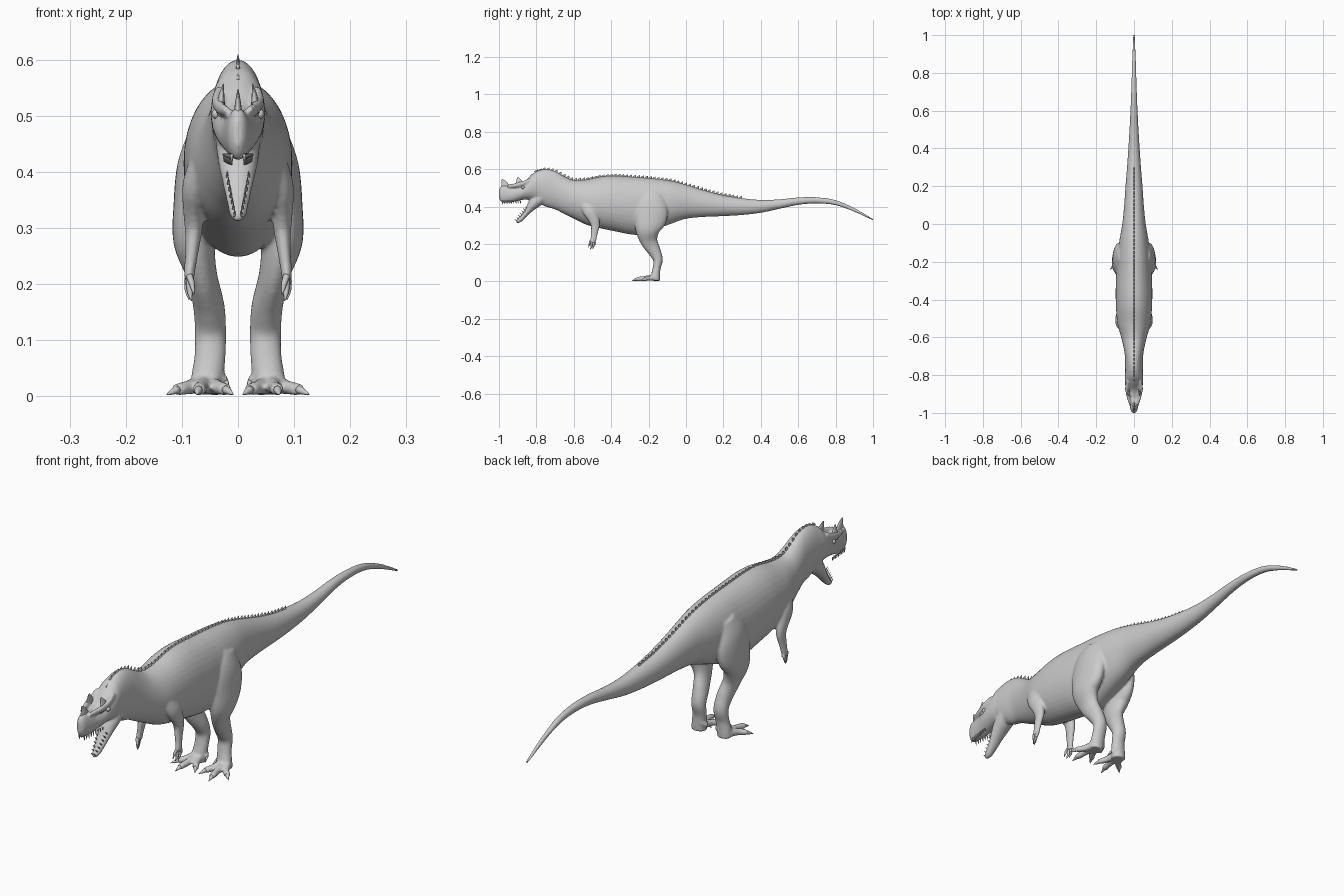
import bpy, bmesh, math
from mathutils import Vector


def spline(rows, n):
    # Catmull-Rom resampling of rows of numbers
    out = []
    for i in range(len(rows) - 1):
        p0, p1, p2, p3 = (rows[max(0, min(len(rows) - 1, i + k))] for k in (-1, 0, 1, 2))
        for j in range(n):
            t = j / n
            out.append([0.5 * (2 * b + (c - a) * t + (2 * a - 5 * b + 4 * c - d) * t * t
                               + (3 * b - a - 3 * c + d) * t ** 3)
                        for a, b, c, d in zip(p0, p1, p2, p3)])
    return out + [list(rows[-1])]


def tube(bm, rows, seg=24, n=5, upright=False, s=1):
    # rows: x, y, z, half width, half depth; s mirrors in x
    pts = spline(rows, n)
    rings = []
    cs = [Vector((s * p[0], p[1], p[2])) for p in pts]
    for i, p in enumerate(pts):
        t = (cs[min(i + 1, len(cs) - 1)] - cs[max(i - 1, 0)]).normalized()
        side = Vector((1, 0, 0))
        side = (side - t * side.dot(t)).normalized()
        up = t.cross(side)
        if upright:
            side, up = Vector((1, 0, 0)), Vector((0, 0, 1))
        rings.append([bm.verts.new(cs[i] + side * p[3] * math.cos(a) + up * p[4] * math.sin(a))
                      for a in (2 * math.pi * k / seg for k in range(seg))])
    for a, b in zip(rings, rings[1:]):
        for k in range(seg):
            bm.faces.new((a[k], a[(k + 1) % seg], b[(k + 1) % seg], b[k]))
    bm.faces.new(rings[0])
    bm.faces.new(rings[-1])


def slab(bm, rows, **kw):
    # rows: y, top, bottom, half width
    tube(bm, [(0, y, (t + b) / 2, w, (t - b) / 2) for y, t, b, w in rows], upright=True, **kw)


def spike(bm, base, tip, rx, rn, s=1):
    mid = [(a + b) / 2 for a, b in zip(base, tip)]
    tube(bm, [(*base, rx, rn), (*mid, rx * .65, rn * .65), (*tip, .0006, .0006)], seg=8, n=2, s=s)


def finish(bm, name):
    bmesh.ops.recalc_face_normals(bm, faces=bm.faces)
    for f in bm.faces:
        f.smooth = True
    me = bpy.data.meshes.new(name)
    bm.to_mesh(me)
    bm.free()
    ob = bpy.data.objects.new(name, me)
    bpy.context.collection.objects.link(ob)
    return ob


# Neck, trunk and tail
BODY = [(-.84, .545, .45, .036), (-.80, .587, .425, .046), (-.75, .600, .40, .047), (-.70, .590, .385, .048),
        (-.65, .562, .36, .056), (-.60, .542, .335, .068), (-.53, .545, .302, .087), (-.45, .561, .282, .095),
        (-.38, .565, .268, .097), (-.30, .56, .252, .096), (-.24, .556, .25, .093), (-.17, .55, .275, .088),
        (-.08, .538, .308, .076), (0, .518, .335, .062), (.1, .487, .345, .052), (.2, .461, .349, .045),
        (.3, .445, .355, .037), (.4, .436, .367, .03), (.5, .439, .388, .024), (.6, .449, .409, .019),
        (.7, .450, .417, .015), (.8, .435, .407, .012), (.9, .393, .372, .009), (1.0, .335, .325, .005)]
skin = bmesh.new()
slab(skin, BODY, seg=36)

# Skull and snout
slab(skin, [(-1.0, .49, .445, .008), (-.985, .513, .423, .018), (-.95, .512, .421, .025),
            (-.92, .508, .425, .031), (-.88, .52, .435, .042), (-.84, .557, .437, .048),
            (-.80, .588, .43, .048), (-.75, .595, .42, .042)])
# Lower jaw
tube(skin, [(0, -.765, .455, .04, .035), (0, -.81, .42, .036, .031), (0, -.845, .378, .027, .018),
            (0, -.872, .345, .02, .014), (0, -.893, .325, .015, .012), (0, -.908, .317, .007, .007)])

TOES = [((.05, -.185), (.022, -.235)), ((.06, -.19), (.07, -.262)), ((.068, -.18), (.108, -.222))]
for s in (-1, 1):
    # Hind leg
    tube(skin, [(.055, -.165, .47, .03, .055), (.072, -.18, .41, .036, .082), (.077, -.19, .34, .038, .088),
                (.078, -.205, .275, .037, .066), (.064, -.197, .215, .027, .046), (.052, -.168, .16, .028, .034),
                (.049, -.150, .115, .028, .026), (.05, -.157, .07, .028, .021), (.055, -.163, .03, .029, .025),
                (.057, -.165, .004, .03, .026)], s=s)
    # Toes and hallux
    for (bx, by), (tx, ty) in TOES:
        tube(skin, [(bx, by + .025, .022, .014, .018), ((bx + tx) / 2, (by + ty) / 2, .016, .012, .013),
                    (tx, ty, .012, .012, .011), (tx, ty - .006, .012, .006, .006)], seg=14, s=s)
    tube(skin, [(.035, -.15, .04, .008, .01), (.02, -.165, .025, .007, .008)], seg=10, s=s)
    # Arm
    tube(skin, [(.065, -.53, .415, .022, .04), (.078, -.515, .375, .021, .036), (.08, -.495, .335, .018, .029),
                (.079, -.485, .30, .016, .024), (.082, -.49, .26, .012, .019), (.086, -.495, .225, .01, .016),
                (.087, -.498, .205, .008, .02)], s=s)
    # Brow ridge
    tube(skin, [(.02, -.955, .51, .006, .008), (.03, -.915, .513, .009, .012), (.037, -.87, .525, .01, .013),
                (.034, -.83, .545, .008, .01)], seg=12, s=s)
ob = finish(skin, "body_skin")
m = ob.modifiers.new("fuse", 'REMESH')
m.mode = 'VOXEL'
m.voxel_size = .005
m.use_smooth_shade = True
m = ob.modifiers.new("soften", 'SMOOTH')
m.factor = .5
m.iterations = 5

# Claws on toes and fingers
claws = bmesh.new()
for s in (-1, 1):
    for (bx, by), (tx, ty) in TOES:
        d = Vector((tx - bx, ty - by)).normalized() * .028
        spike(claws, (tx, ty, .012), (tx + d.x, ty + d.y, .003), .008, .008, s)
    spike(claws, (.022, -.163, .027), (.016, -.185, .012), .005, .005, s)
finish(claws, "toe_claws")
fingers = bmesh.new()
for s in (-1, 1):
    for dy, x, z in ((-.016, .082, .182), (-.006, .086, .17), (.006, .09, .172), (.014, .091, .185)):
        tube(fingers, [(.087, -.498 + dy * .7, .215, .006, .007), (x, -.5 + dy, z + .018, .005, .005),
                       (x - .003, -.506 + dy, z, .001, .001)], seg=10, n=4, s=s)
finish(fingers, "fingers")

# Nose horn and brow horns
horns = bmesh.new()
tube(horns, [(0, -.965, .50, .008, .026), (0, -.972, .525, .005, .016), (0, -.984, .546, .001, .003)], seg=14)
for s in (-1, 1):
    tube(horns, [(.03, -.885, .505, .008, .026), (.03, -.892, .53, .006, .018),
                 (.026, -.9, .556, .001, .004)], seg=14, s=s)
finish(horns, "horns")

# Row of small scutes along the spine
scutes = bmesh.new()
y = -.82
while y < .3:
    for (y0, t0, _, _), (y1, t1, _, _) in zip(BODY, BODY[1:]):
        if y0 <= y < y1:
            z = t0 + (t1 - t0) * (y - y0) / (y1 - y0)
            spike(scutes, (0, y - .004, z - .006), (0, y + .006, z + .011), .004, .011)
    y += .021
finish(scutes, "back_scutes")

# Teeth in both jaws
teeth = bmesh.new()
for s in (-1, 1):
    for i in range(9):
        y, x = -.983 + i * .012, .011 + i * .0017
        spike(teeth, (x, y, .432), (x, y + .003, .411 + i * .0008), .003, .004, s)
    for i in range(7):
        y, z, x = -.903 + i * .009, .321 + i * .0115, .006 + i * .0022
        spike(teeth, (x, y, z), (x, y - .013, z + .012), .0025, .003, s)
finish(teeth, "teeth")

# Eyes
eyes = bmesh.new()
for s in (-1, 1):
    b = bmesh.ops.create_uvsphere(eyes, u_segments=16, v_segments=10, radius=.009)
    bmesh.ops.translate(eyes, verts=b["verts"], vec=(s * .038, -.872, .503))
finish(eyes, "eyes")
